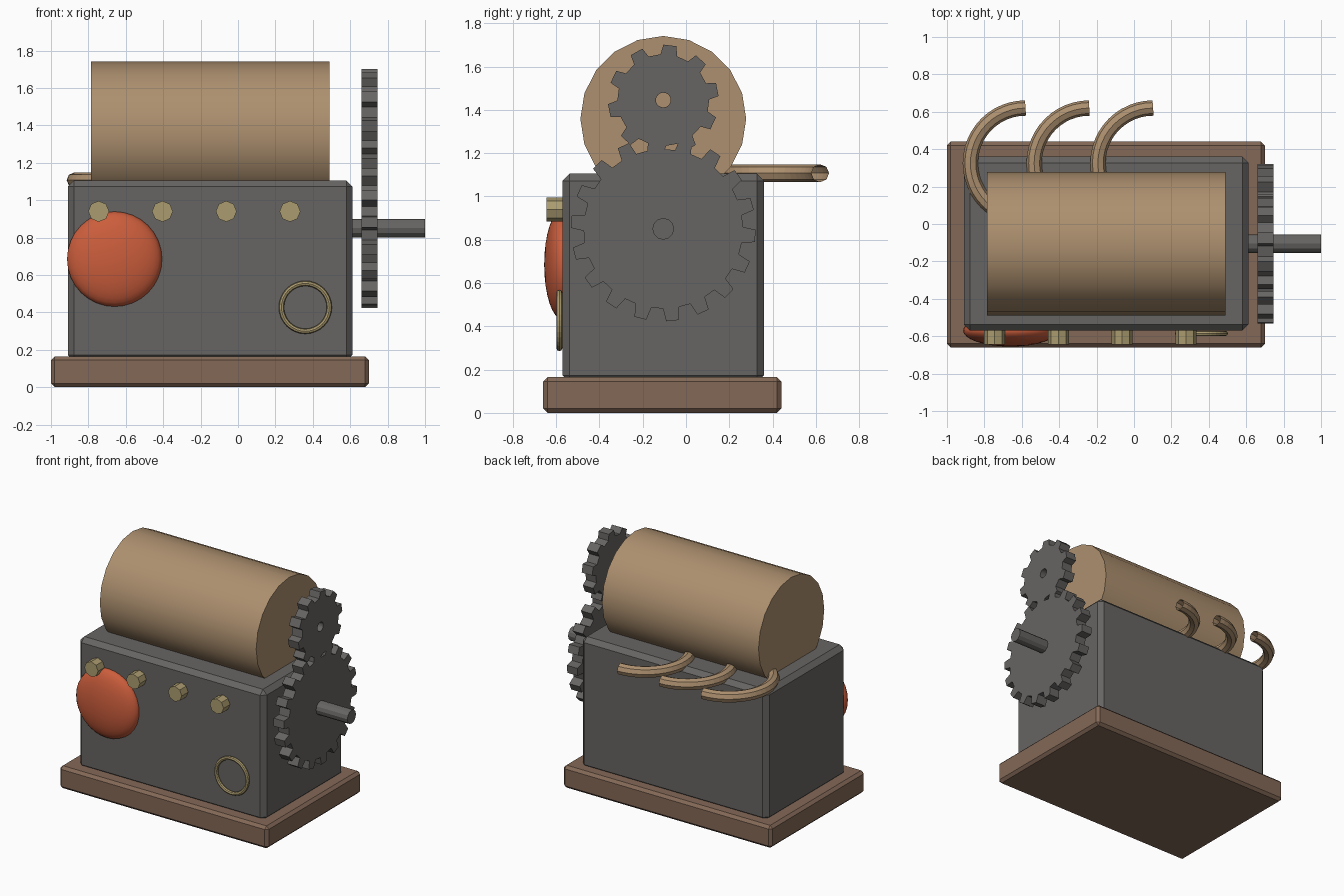
import bpy, bmesh
from math import radians, cos, sin, pi
from mathutils import Matrix, Vector

old = bpy.data.objects.get("Cube")
if old:
    bpy.data.objects.remove(old, do_unlink=True)


def material(name, rgb):
    m = bpy.data.materials.new(name)
    m.use_nodes = True
    m.diffuse_color = (*rgb, 1)
    m.node_tree.nodes["Principled BSDF"].inputs["Base Color"].default_value = (*rgb, 1)
    return m


STEEL = material("steel", (0.135, 0.13, 0.125))
WOOD = material("wood", (0.23, 0.14, 0.095))
COPPER = material("copper", (0.42, 0.28, 0.16))
BRASS = material("brass", (0.41, 0.33, 0.16))
RED = material("red", (0.6, 0.11, 0.045))

AXIS_Y = -0.105    # shared centre line of drum, gears and shaft
ALONG_X = (0, radians(90), 0)
ALONG_Y = (radians(90), 0, 0)


def finish(name, mat, smooth=False):
    ob = bpy.context.object
    ob.name = ob.data.name = name
    ob.data.materials.append(mat)
    if smooth:
        bpy.ops.object.shade_smooth_by_angle(angle=radians(35))
    return ob


def box(name, low, high, bevel, mat):
    low, high = Vector(low), Vector(high)
    bpy.ops.mesh.primitive_cube_add(size=1, location=(low + high) / 2)
    ob = finish(name, mat)
    ob.data.transform(Matrix.Diagonal((*(high - low), 1)))
    mod = ob.modifiers.new("chamfer", "BEVEL")
    mod.width, mod.segments = bevel, 1
    return ob


def cylinder(name, centre, radius, length, sides, rotation, mat, smooth=False):
    bpy.ops.mesh.primitive_cylinder_add(vertices=sides, radius=radius, depth=length,
                                        location=centre, rotation=rotation)
    return finish(name, mat, smooth)


def gear(name, z, teeth, root, tip, bore, phase, x0=0.66, x1=0.745):
    """Toothed ring in the YZ plane with a round bore."""
    pitch = 2 * pi / teeth
    profile = [(-0.29, root), (-0.19, tip), (0.19, tip), (0.29, root)]
    polar = [(phase + (i + f) * pitch, r) for i in range(teeth) for f, r in profile]
    bm = bmesh.new()

    def loop(x, radius=None):
        return [bm.verts.new((x, AXIS_Y + (radius or r) * cos(a), z + (radius or r) * sin(a)))
                for a, r in polar]

    rings = [loop(x0, bore), loop(x0), loop(x1), loop(x1, bore)]
    for k in range(4):
        a, b = rings[k], rings[(k + 1) % 4]
        for i in range(len(polar)):
            j = (i + 1) % len(polar)
            bm.faces.new((a[i], a[j], b[j], b[i]))
    bmesh.ops.recalc_face_normals(bm, faces=bm.faces)
    mesh = bpy.data.meshes.new(name)
    bm.to_mesh(mesh)
    bm.free()
    mesh.materials.append(STEEL)
    bpy.context.collection.objects.link(bpy.data.objects.new(name, mesh))


def hook(name, x, radius=0.295, steps=24):
    """Half-circle open pipe lying flat on the housing top."""
    curve = bpy.data.curves.new(name, "CURVE")
    curve.dimensions = "3D"
    curve.bevel_depth, curve.bevel_resolution = 0.041, 2
    line = curve.splines.new("POLY")
    line.points.add(steps)
    line.use_smooth = False
    for i, p in enumerate(line.points):
        a = pi / 2 + pi * i / steps
        p.co = (x + radius * cos(a), 0.325 + radius * sin(a), 1.107, 1)
    curve.materials.append(COPPER)
    bpy.context.collection.objects.link(bpy.data.objects.new(name, curve))


# Plinth and housing
box("base_plinth", (-1, -0.66, 0), (0.70, 0.44, 0.165), 0.02, WOOD)
box("housing", (-0.91, -0.57, 0.14), (0.612, 0.36, 1.105), 0.033, STEEL)

# Drum lying along the top
cylinder("drum", (-0.148, AXIS_Y, 1.358), 0.383, 1.275, 20, ALONG_X, COPPER, True)

# Drive shaft and meshing gears
cylinder("drive_shaft", (0.78, AXIS_Y, 0.85), 0.05, 0.44, 12, ALONG_X, STEEL)
gear("large_gear", 0.85, 18, 0.368, 0.427, 0.048, radians(-84.4))
gear("small_gear", 1.445, 10, 0.212, 0.256, 0.034, radians(83))

# Front rivets
for i in range(4):
    cylinder(f"rivet_{i + 1}", (-0.745 + 0.341 * i, -0.595, 0.94), 0.056, 0.1, 8, ALONG_Y, BRASS)

# Red domed lamp
bpy.ops.mesh.primitive_uv_sphere_add(segments=32, ring_count=16, radius=0.254,
                                     location=(-0.66, -0.57, 0.685), rotation=ALONG_Y)
lamp = finish("dome_lamp", RED, True)
lamp.data.transform(Matrix.Diagonal((1, 1, 0.335, 1)))

# Gauge ring
bpy.ops.mesh.primitive_torus_add(major_radius=0.128, minor_radius=0.014, major_segments=32,
                                 minor_segments=8, location=(0.36, -0.585, 0.427),
                                 rotation=ALONG_Y)
finish("gauge_ring", BRASS)

# Rear pipes
for i in range(3):
    hook(f"rear_pipe_{i + 1}", -0.58 + 0.341 * i)
